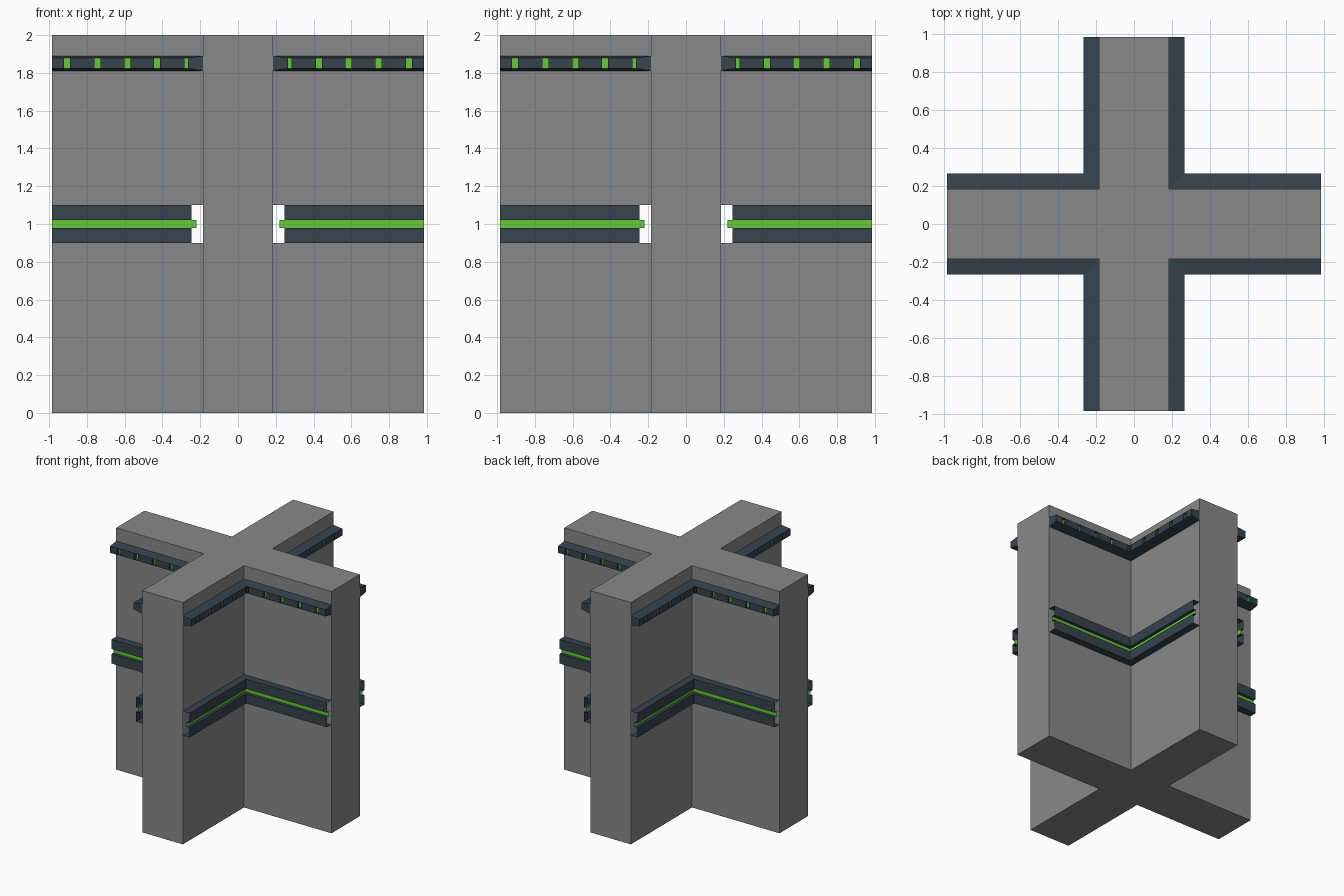
import bpy
import bmesh

if "Cube" in bpy.data.objects:
    bpy.data.objects.remove(bpy.data.objects["Cube"])

END, WALL, HEIGHT = 0.985, 0.185, 2.0


def material(name, rgb):
    m = bpy.data.materials.new(name)
    m.diffuse_color = (*rgb, 1)
    m.use_nodes = True
    m.node_tree.nodes["Principled BSDF"].inputs["Base Color"].default_value = m.diffuse_color
    return m


grey = material("wall grey", (0.25, 0.25, 0.25))
slate = material("dark slate", (0.037, 0.056, 0.074))
green = material("light green", (0.13, 0.6, 0.035))


def finish(name, bm, mats, mirror=False):
    me = bpy.data.meshes.new(name)
    bm.to_mesh(me)
    bm.free()
    for m in mats:
        me.materials.append(m)
    ob = bpy.data.objects.new(name, me)
    bpy.context.collection.objects.link(ob)
    if mirror:
        mod = ob.modifiers.new("four corners", 'MIRROR')
        mod.use_axis = (True, True, False)
        mod.use_mirror_merge = False
    return ob


def corner_sweep(profile):
    """Sweep (offset, height) points along one mitred inner corner."""
    bm = bmesh.new()
    rows = [[bm.verts.new(p) for p in ((END, d, z), (d, d, z), (d, END, z))]
            for d, z in profile]
    strips = []
    for a, b in zip(rows, rows[1:]):
        strips.append([bm.faces.new((a[j], b[j], b[j + 1], a[j + 1])) for j in (0, 1)])
    return bm, rows, strips


# Cross-shaped wall: hollow, with an open band behind the middle trim
bm = bmesh.new()
E, W = END, WALL
outline = [(E, -W), (E, W), (W, W), (W, E), (-W, E), (-W, W),
           (-E, W), (-E, -W), (-W, -W), (-W, -E), (W, -E), (W, -W)]
base = bm.faces.new([bm.verts.new((x, y, 0)) for x, y in outline])
ext = bmesh.ops.extrude_face_region(bm, geom=[base], use_keep_orig=True)
for v in ext["geom"]:
    if isinstance(v, bmesh.types.BMVert):
        v.co.z = HEIGHT
bmesh.ops.recalc_face_normals(bm, faces=bm.faces[:])
for z in (0.9, 1.1):
    bmesh.ops.bisect_plane(bm, geom=bm.verts[:] + bm.edges[:] + bm.faces[:],
                           plane_co=(0, 0, z), plane_no=(0, 0, 1))
band = []
for f in bm.faces:
    c = f.calc_center_median()
    if 0.91 < c.z < 1.09 and abs(f.normal.z) < 0.5 and max(abs(c.x), abs(c.y)) < 0.95:
        band.append(f)
bmesh.ops.delete(bm, geom=band, context='FACES')
finish("cross_wall", bm, [grey])

# Middle trim: open-ended channel with a recessed glowing strip
bm, rows, strips = corner_sweep([
    (WALL, 1.1), (0.245, 1.1), (0.245, 1.02), (0.22, 1.02),
    (0.22, 0.98), (0.245, 0.98), (0.245, 0.9), (WALL, 0.9)])
for f in strips[3]:
    f.material_index = 1
finish("middle_trim", bm, [slate, green], mirror=True)

# Upper trim: capped moulding with recessed light slots
bm, rows, strips = corner_sweep([(WALL, 1.89), (0.265, 1.88), (0.265, 1.824), (WALL, 1.81)])
bm.faces.new([r[0] for r in reversed(rows)])
bm.faces.new([r[2] for r in rows])
slots = [(0.265, 0.282)] + [(c - 0.016, c + 0.016) for c in (0.43, 0.585, 0.745, 0.905)]
for axis in (0, 1):
    for cut in sorted({c for s in slots for c in s if c > 0.27}):
        co, no = [0, 0, 0], [0, 0, 0]
        co[axis], no[axis] = cut, 1
        faces = [f for f in bm.faces
                 if all(abs(v.co[1 - axis] - 0.265) < 1e-4 for v in f.verts)]
        geom = set(faces)
        for f in faces:
            geom.update(f.verts)
            geom.update(f.edges)
        bmesh.ops.bisect_plane(bm, geom=list(geom), plane_co=co, plane_no=no)
bm.normal_update()
lights = []
for f in bm.faces:
    for axis in (0, 1):
        if all(abs(v.co[1 - axis] - 0.265) < 1e-4 for v in f.verts):
            c = f.calc_center_median()[axis]
            if any(a < c < b for a, b in slots):
                lights.append(f)
bmesh.ops.inset_individual(bm, faces=lights, thickness=0, depth=-0.024)
for f in lights:
    f.material_index = 1
finish("upper_trim", bm, [slate, green], mirror=True)
